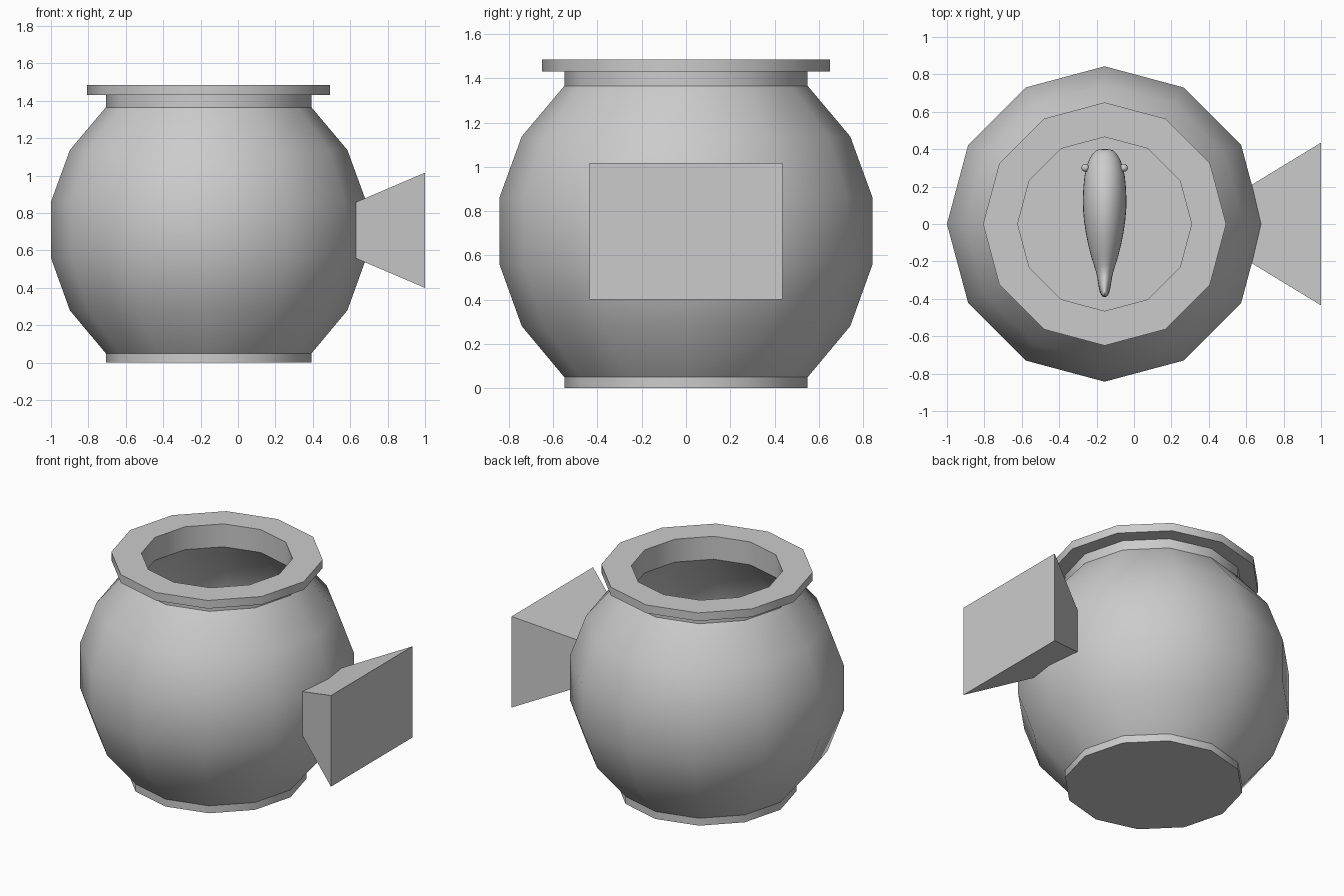
import bpy, bmesh, math

if "Cube" in bpy.data.objects:
    bpy.data.objects.remove(bpy.data.objects["Cube"])

CX = -0.157      # bowl axis
FISH_Z = 0.7     # swimming height


def finish(name, bm, angle=None):
    bmesh.ops.recalc_face_normals(bm, faces=bm.faces)
    me = bpy.data.meshes.new(name)
    bm.to_mesh(me)
    bm.free()
    ob = bpy.data.objects.new(name, me)
    bpy.context.collection.objects.link(ob)
    if angle is not None:
        bpy.ops.object.select_all(action='DESELECT')
        ob.select_set(True)
        bpy.context.view_layer.objects.active = ob
        bpy.ops.object.shade_smooth_by_angle(angle=math.radians(angle))
    return ob


def loft(bm, rings):
    """Skin a list of equal-length point rings and cap both ends."""
    loops = [[bm.verts.new(p) for p in r] for r in rings]
    n = len(loops[0])
    for a, b in zip(loops, loops[1:]):
        for i in range(n):
            j = (i + 1) % n
            bm.faces.new((a[i], a[j], b[j], b[i]))
    bm.faces.new(loops[0])
    bm.faces.new(loops[-1])


def circle(n):
    return [(math.cos(2 * math.pi * i / n), math.sin(2 * math.pi * i / n)) for i in range(n)]


# Thick-walled twelve-sided bowl: outside from foot to rim, then down the inside
profile = [(0.55, 0), (0.55, 0.05), (0.742, 0.28), (0.843, 0.56), (0.843, 0.86),
           (0.742, 1.137), (0.55, 1.365), (0.55, 1.43), (0.65, 1.43), (0.65, 1.485),
           (0.465, 1.485), (0.465, 1.33), (0.665, 1.095), (0.76, 0.84), (0.76, 0.58),
           (0.665, 0.32), (0.49, 0.1)]
bm = bmesh.new()
loft(bm, [[(CX + r * c, r * s, z) for c, s in circle(12)] for r, z in profile])
finish("bowl", bm, 35)

# Flared block on the side
bm = bmesh.new()
loft(bm, [[(x, sy * hy, 0.708 + sz * hz) for sy, sz in ((-1, -1), (1, -1), (1, 1), (-1, 1))]
          for x, hy, hz in ((0.63, 0.21, 0.15), (1.0, 0.435, 0.308))])
finish("side_flare", bm)

# Fish body and tail: y, half width, half height
sections = [(0.402, 0.03, 0.03), (0.385, 0.065, 0.06), (0.31, 0.105, 0.12), (0.2, 0.118, 0.165),
            (0.08, 0.122, 0.18), (-0.05, 0.105, 0.16), (-0.18, 0.075, 0.11),
            (-0.26, 0.043, 0.07), (-0.32, 0.036, 0.11), (-0.37, 0.026, 0.16), (-0.392, 0.012, 0.17)]
bm = bmesh.new()
loft(bm, [[(CX + w * c, y, FISH_Z + h * s) for c, s in circle(16)] for y, w, h in sections])
fish = finish("fish_body", bm, 80)
fish.modifiers.new("smooth", 'SUBSURF').levels = 1

# Fish eyes
for side, label in ((-1, "left"), (1, "right")):
    bpy.ops.mesh.primitive_uv_sphere_add(segments=16, ring_count=8, radius=0.021,
                                         location=(CX + side * 0.103, 0.3, FISH_Z + 0.04))
    bpy.context.object.name = label + "_eye"
    bpy.ops.object.shade_smooth()
